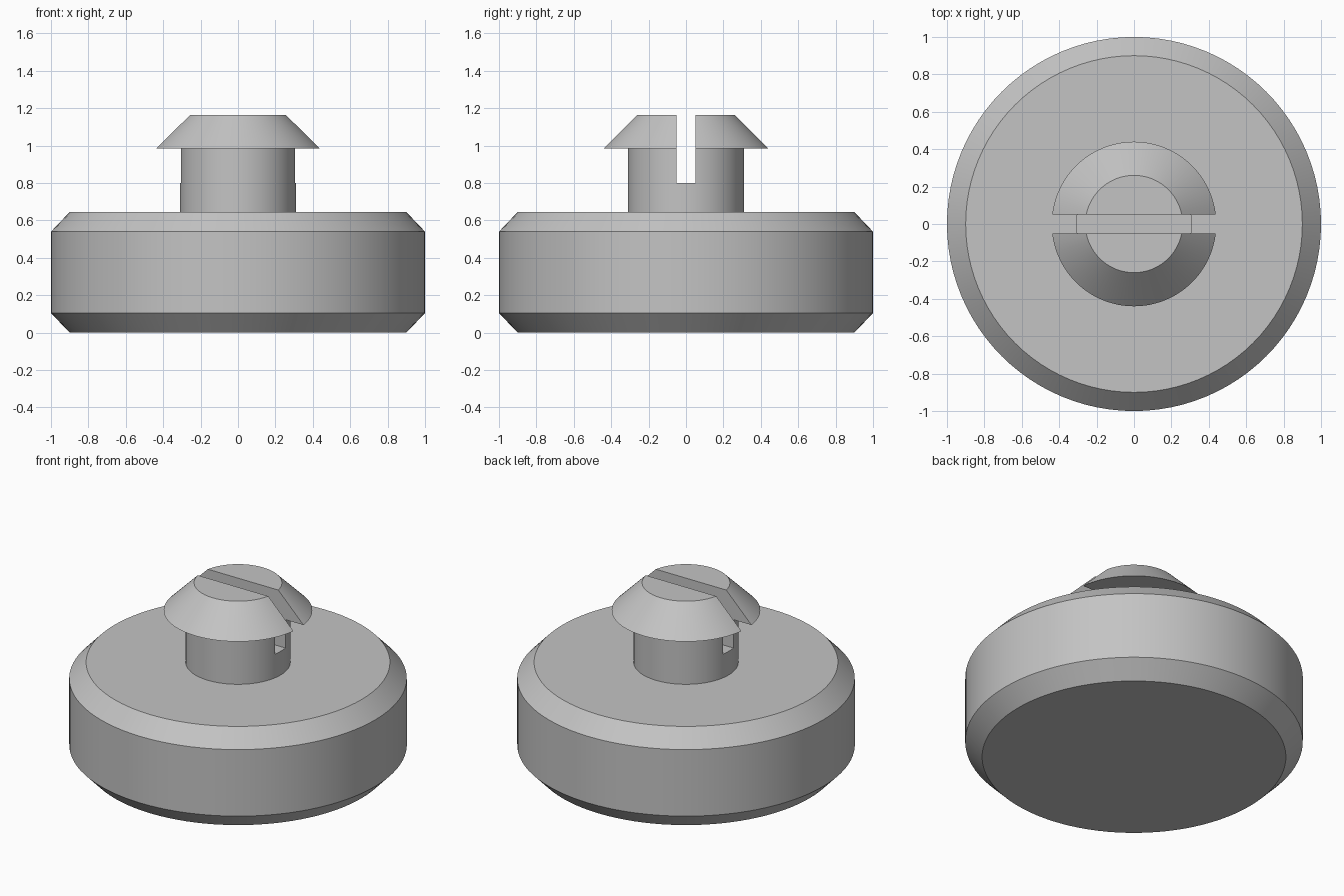
import bpy
import bmesh
import math

SEGMENTS = 96

cube = bpy.data.objects.get("Cube")
if cube:
    bpy.data.objects.remove(cube, do_unlink=True)

# Single grey plastic
grey = bpy.data.materials.new("grey_plastic")
grey.use_nodes = True
colour = (0.55, 0.55, 0.55, 1)
grey.diffuse_color = colour
grey.node_tree.nodes["Principled BSDF"].inputs["Base Color"].default_value = colour


def add_object(name, bm):
    bmesh.ops.recalc_face_normals(bm, faces=bm.faces)
    mesh = bpy.data.meshes.new(name)
    bm.to_mesh(mesh)
    bm.free()
    mesh.materials.append(grey)
    obj = bpy.data.objects.new(name, mesh)
    bpy.context.collection.objects.link(obj)
    return obj


def turned(name, profile):
    """Closed solid of revolution from (radius, height) points, bottom to top."""
    bm = bmesh.new()
    rings = []
    for r, z in profile:
        angles = [math.tau * i / SEGMENTS for i in range(SEGMENTS)]
        rings.append([bm.verts.new((r * math.cos(a), r * math.sin(a), z)) for a in angles])
    for low, high in zip(rings, rings[1:]):
        for i in range(SEGMENTS):
            j = (i + 1) % SEGMENTS
            bm.faces.new((low[i], low[j], high[j], high[i]))
    bm.faces.new(rings[0][::-1])
    bm.faces.new(rings[-1])
    return add_object(name, bm)


def smooth(obj):
    bpy.ops.object.select_all(action="DESELECT")
    obj.select_set(True)
    bpy.context.view_layer.objects.active = obj
    bpy.ops.object.shade_smooth_by_angle(angle=math.radians(25))


# Chamfered round foot
foot = turned("foot", [(0.9, 0), (1, 0.105), (1, 0.54), (0.9, 0.645)])

# Stem with a flared snap-in head
peg = turned("snap_peg", [(0.31, 0.62), (0.31, 0.985), (0.44, 0.985), (0.26, 1.165)])

# Slot that splits the head and upper stem
bm = bmesh.new()
bmesh.ops.create_cube(bm, size=1)
bmesh.ops.scale(bm, vec=(1.2, 0.104, 0.6), verts=bm.verts)
bmesh.ops.translate(bm, vec=(0, 0, 1.1), verts=bm.verts)
cutter = add_object("slot_cutter", bm)
cutter.hide_render = True

cut = peg.modifiers.new("slot", "BOOLEAN")
cut.operation = "DIFFERENCE"
cut.solver = "EXACT"
cut.object = cutter
bpy.ops.object.select_all(action="DESELECT")
peg.select_set(True)
bpy.context.view_layer.objects.active = peg
bpy.ops.object.modifier_apply(modifier=cut.name)
bpy.data.objects.remove(cutter, do_unlink=True)

smooth(foot)
smooth(peg)
